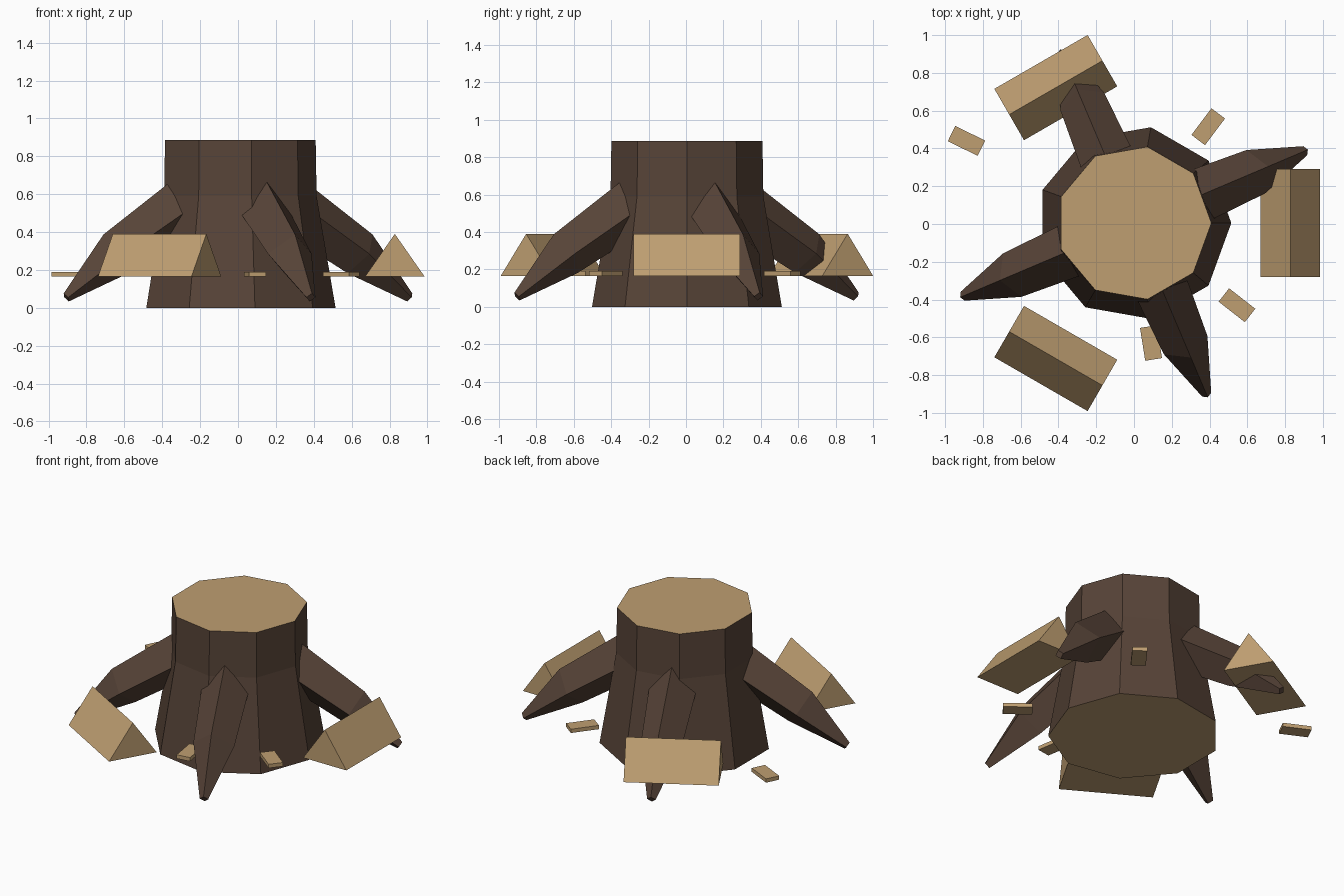
import bpy, bmesh
from math import radians, cos, sin, pi
from mathutils import Vector, Matrix

cube = bpy.data.objects.get("Cube")
if cube:
    bpy.data.objects.remove(cube, do_unlink=True)


def material(name, color):
    m = bpy.data.materials.new(name)
    m.use_nodes = True
    m.diffuse_color = (*color, 1)
    bsdf = m.node_tree.nodes["Principled BSDF"]
    bsdf.inputs["Base Color"].default_value = (*color, 1)
    bsdf.inputs["Roughness"].default_value = 0.9
    return m


bark = material("dark bark", (0.095, 0.057, 0.039))
wood = material("pale cut wood", (0.52, 0.345, 0.167))


def loft(name, rings, mats):
    """Skin a list of equal-sized point rings and cap both ends."""
    bm = bmesh.new()
    loops = [[bm.verts.new(p) for p in ring] for ring in rings]
    n = len(loops[0])
    for a, b in zip(loops, loops[1:]):
        for i in range(n):
            j = (i + 1) % n
            bm.faces.new((a[i], a[j], b[j], b[i]))
    bm.faces.new(loops[0][::-1])
    bm.faces.new(loops[-1])
    bmesh.ops.recalc_face_normals(bm, faces=bm.faces)
    mesh = bpy.data.meshes.new(name)
    bm.to_mesh(mesh)
    bm.free()
    for m in mats:
        mesh.materials.append(m)
    obj = bpy.data.objects.new(name, mesh)
    bpy.context.collection.objects.link(obj)
    return obj


def place(obj, x, y, z, angle):
    obj.matrix_world = Matrix.Translation((x, y, z)) @ Matrix.Rotation(radians(angle), 4, "Z")


# Nine-sided trunk, flared at the foot, with bare wood on both cut ends
SIDES = 9
profile = [(0.515, 0), (0.415, 0.59), (0.41, 0.885)]
trunk = loft("stump_trunk",
             [[(r * cos(2 * pi * i / SIDES), r * sin(2 * pi * i / SIDES), z)
               for i in range(SIDES)] for r, z in profile], [bark, wood])
for face in trunk.data.polygons:
    face.material_index = int(abs(face.normal.z) > 0.9)
place(trunk, 0, 0.005, 0, 0)

# Four tapering diamond-section roots: distance out, height, radius
root_path = [(0.25, 0.58, 0.15), (0.70, 0.285, 0.125), (0.985, 0.055, 0.026)]
up = Vector((0.57, 0, 0.82))
side = Vector((0, 1, 0))
root_rings = []
for out, z, r in root_path:
    c = Vector((out, 0, z))
    root_rings.append([c + up * r, c + side * r, c - up * r, c - side * r])
for k in range(4):
    root = loft(f"root_{k + 1}", root_rings, [bark])
    place(root, 0, 0.003, 0, 23 + 90 * k)

# Three split logs with triangular section, spaced evenly around the stump
W, L, H = 0.157, 0.285, 0.225
log_rings = [[(-W, y, 0), (W, y, 0), (0, y, H)] for y in (-L, L)]
for k in range(3):
    a = 120 * k
    split_log = loft(f"split_log_{k + 1}", log_rings, [wood])
    place(split_log, 0.828 * cos(radians(a)), 0.005 + 0.828 * sin(radians(a)), 0.165, a)

# Four flat wood chips: x, y, turn
chips = [(-0.887, 0.44, -26), (0.393, 0.515, 53), (0.545, -0.43, -38), (0.09, -0.63, -81)]
chip_rings = [[(-0.088, -0.045, z), (0.088, -0.045, z), (0.088, 0.045, z), (-0.088, 0.045, z)]
              for z in (0, 0.025)]
for k, (x, y, a) in enumerate(chips):
    chip = loft(f"wood_chip_{k + 1}", chip_rings, [wood])
    place(chip, x, y, 0.165, a)
